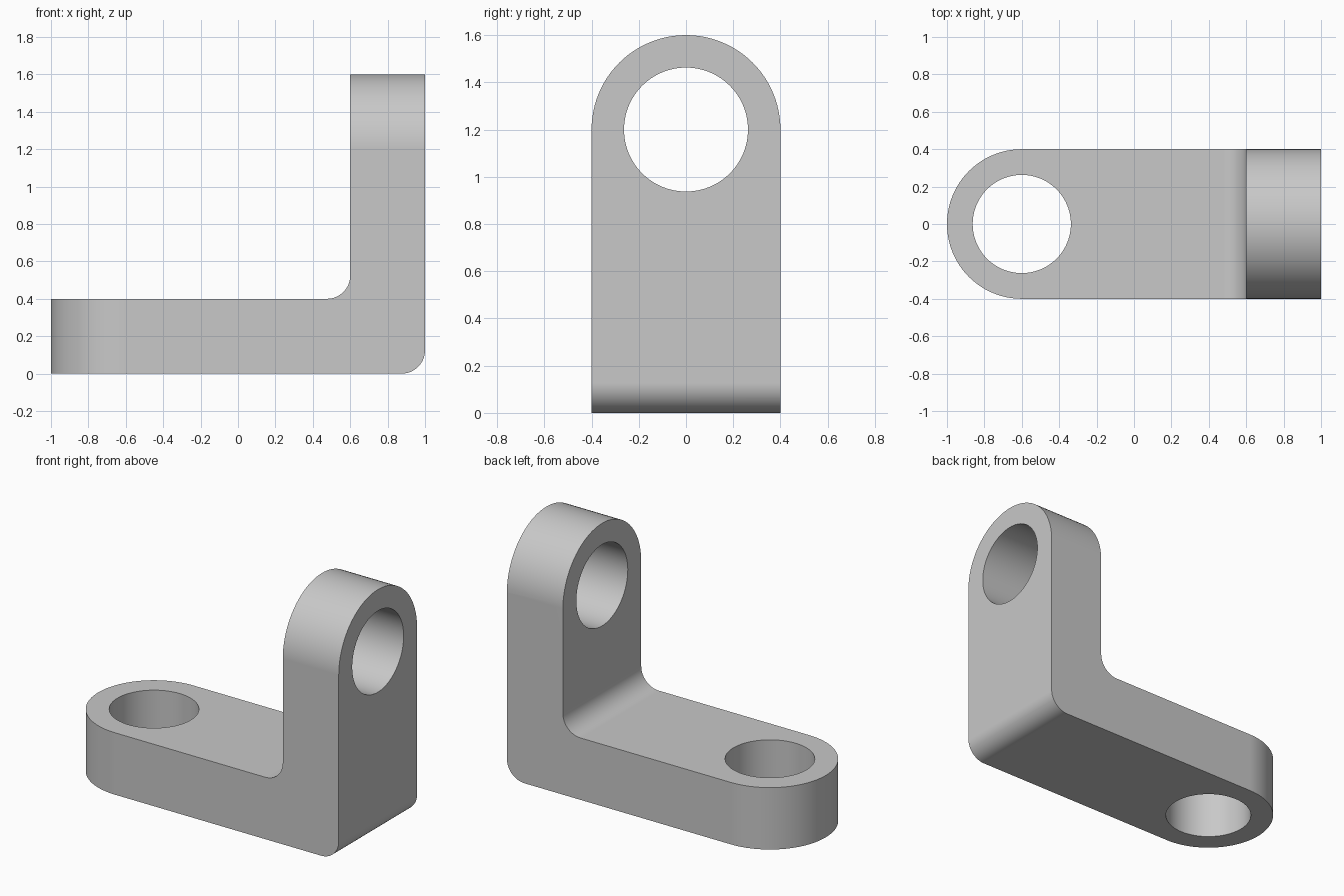
import bpy, bmesh
from math import cos, sin, pi, radians
from mathutils import Vector

if "Cube" in bpy.data.objects:
    bpy.data.objects.remove(bpy.data.objects["Cube"], do_unlink=True)

HALF_WIDTH = 0.4
THICK = 0.4
HOLE = 0.2625
FILLET = 0.125
HEIGHT = 1.6

grey = bpy.data.materials.new("plain grey")
grey.use_nodes = True
grey.diffuse_color = (0.58, 0.58, 0.58, 1)
grey.node_tree.nodes["Principled BSDF"].inputs["Base Color"].default_value = grey.diffuse_color


def arc(cx, cy, r, start, end, steps):
    angles = [radians(start + (end - start) * i / steps) for i in range(steps + 1)]
    return [(cx + r * cos(a), cy + r * sin(a)) for a in angles]


def prism(name, outline, place, push):
    """Extrude a 2D outline, placed in space by a function, along a vector."""
    bm = bmesh.new()
    face = bm.faces.new([bm.verts.new(place(u, v)) for u, v in outline])
    new = bmesh.ops.extrude_face_region(bm, geom=[face])["geom"]
    moved = [g for g in new if isinstance(g, bmesh.types.BMVert)]
    bmesh.ops.translate(bm, verts=moved, vec=Vector(push))
    bmesh.ops.recalc_face_normals(bm, faces=bm.faces)
    mesh = bpy.data.meshes.new(name)
    bm.to_mesh(mesh)
    bm.free()
    mesh.materials.append(grey)
    ob = bpy.data.objects.new(name, mesh)
    bpy.context.collection.objects.link(ob)
    return ob


# L-shaped body with a rounded heel and an inner fillet
inner = 1 - THICK
profile = [(-1, 0)]
profile += arc(1 - FILLET, FILLET, FILLET, -90, 0, 16)
profile += [(1, HEIGHT), (inner, HEIGHT)]
profile += arc(inner - FILLET, THICK + FILLET, FILLET, 0, -90, 16)
profile += [(-1, THICK)]
body = prism("angle_bracket", profile, lambda u, v: (u, -HALF_WIDTH, v), (0, 2 * HALF_WIDTH, 0))


# Rounded outlines trim both ends, then a round hole goes through each
def flat(u, v):
    return (u, v, -0.2)


def upright(u, v):
    return (-1.2, u, v)


up, along = (0, 0, 2.2), (2.4, 0, 0)
foot_x, eye_z = HALF_WIDTH - 1, HEIGHT - HALF_WIDTH
foot_outline = arc(foot_x, 0, HALF_WIDTH, 90, 270, 48) + [(1.2, -HALF_WIDTH), (1.2, HALF_WIDTH)]
eye_outline = arc(0, eye_z, HALF_WIDTH, 0, 180, 48) + [(-HALF_WIDTH, -0.2), (HALF_WIDTH, -0.2)]
cutters = [
    (prism("foot_trim", foot_outline, flat, up), 'INTERSECT'),
    (prism("upright_trim", eye_outline, upright, along), 'INTERSECT'),
    (prism("foot_hole", arc(foot_x, 0, HOLE, 0, 360, 96)[:-1], flat, up), 'DIFFERENCE'),
    (prism("upright_hole", arc(0, eye_z, HOLE, 0, 360, 96)[:-1], upright, along), 'DIFFERENCE'),
]

bpy.ops.object.select_all(action='DESELECT')
body.select_set(True)
bpy.context.view_layer.objects.active = body
for cutter, operation in cutters:
    mod = body.modifiers.new(cutter.name, 'BOOLEAN')
    mod.operation = operation
    mod.solver = 'EXACT'
    mod.object = cutter
    bpy.ops.object.modifier_apply(modifier=mod.name)
    bpy.data.objects.remove(cutter, do_unlink=True)

# Smooth curves with crisp rims and flat plates
bpy.ops.object.shade_smooth_by_angle(angle=radians(30))
weighted = body.modifiers.new("weighted_normals", 'WEIGHTED_NORMAL')
weighted.keep_sharp = True
